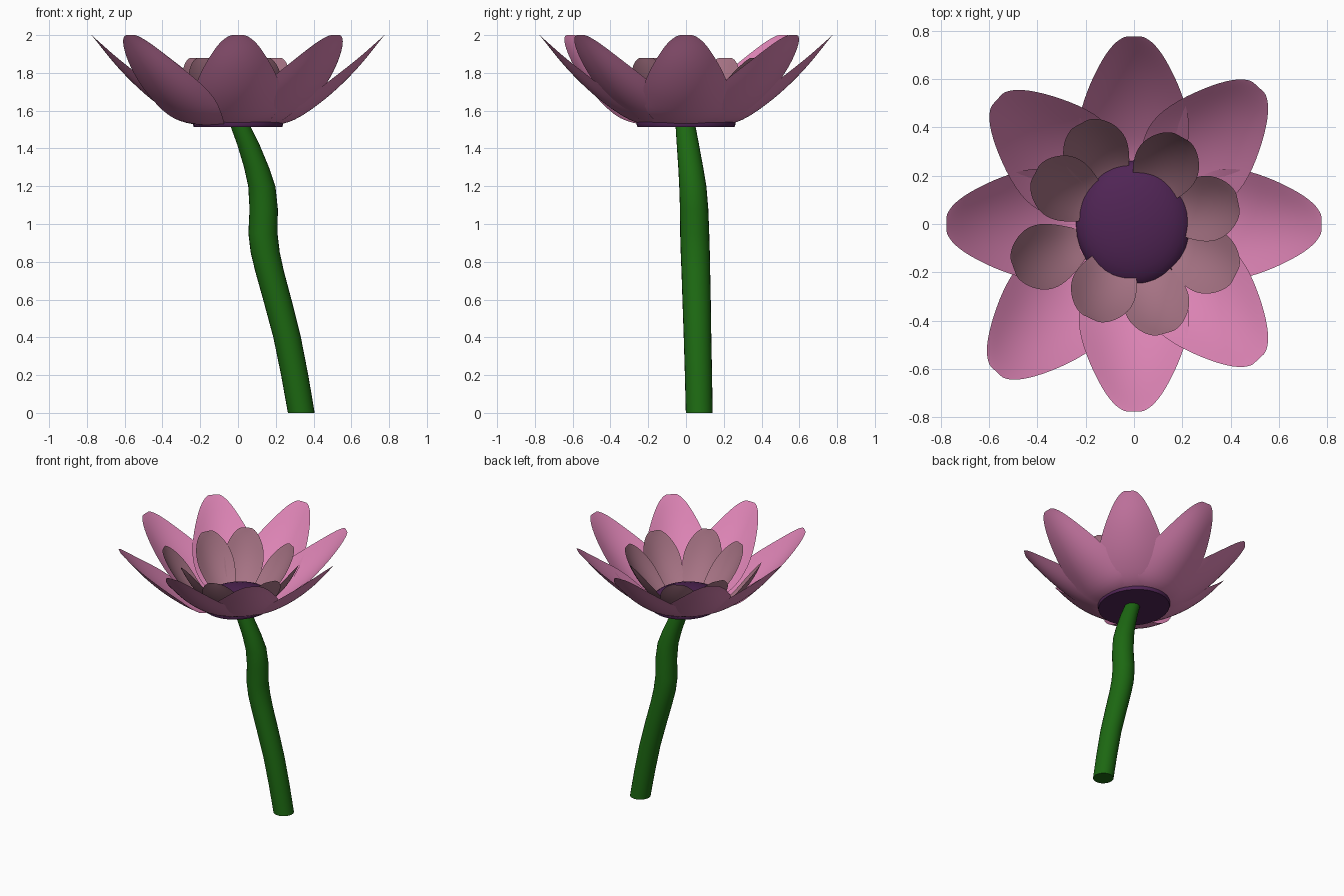
import bpy, bmesh, math

if "Cube" in bpy.data.objects:
    bpy.data.objects.remove(bpy.data.objects["Cube"])


def material(name, rgb):
    m = bpy.data.materials.new(name)
    m.diffuse_color = (*rgb, 1)
    m.use_nodes = True
    m.node_tree.nodes["Principled BSDF"].inputs["Base Color"].default_value = m.diffuse_color
    return m


OUTER = material("outer_pink", (0.72, 0.23, 0.46))
INNER = material("inner_mauve", (0.38, 0.17, 0.23))
PURPLE = material("centre_purple", (0.08, 0.018, 0.09))
GREEN = material("stem_green", (0.012, 0.14, 0.006))


def make_object(name, bm, mat):
    bmesh.ops.recalc_face_normals(bm, faces=bm.faces)
    me = bpy.data.meshes.new(name)
    bm.to_mesh(me)
    bm.free()
    ob = bpy.data.objects.new(name, me)
    bpy.context.collection.objects.link(ob)
    me.materials.append(mat)
    return ob


def smooth(ob, angle=50):
    bpy.ops.object.select_all(action='DESELECT')
    ob.select_set(True)
    bpy.context.view_layer.objects.active = ob
    bpy.ops.object.shade_smooth_by_angle(angle=math.radians(angle))


# Petal: rows of (radius, height, half width, cup depth), swept across columns
def petal(name, rows, angle, shift, mat):
    bm = bmesh.new()
    a = math.radians(angle)
    cols = [-1, -0.5, 0, 0.5, 1]
    grid = []
    for r, z, w, cup in rows:
        line = []
        for t in cols:
            d = r + shift - 0.7 * cup * t * t
            s = w * t
            line.append(bm.verts.new((d * math.cos(a) - s * math.sin(a),
                                      d * math.sin(a) + s * math.cos(a),
                                      z + 0.7 * cup * t * t)))
        grid.append(line)
    for lo, hi in zip(grid, grid[1:]):
        for i in range(len(cols) - 1):
            bm.faces.new((lo[i], lo[i + 1], hi[i + 1], hi[i]))
    # upper side is the front side
    bm.normal_update()
    ob = make_object(name, bm, mat)
    if sum(p.normal.z for p in ob.data.polygons) < 0:
        ob.data.flip_normals()
    for p in ob.data.polygons:
        p.use_smooth = True
    sub = ob.modifiers.new("rounding", 'SUBSURF')
    sub.levels = sub.render_levels = 2


outer_rows = [(0.14, 1.522, 0.09, 0.0), (0.27, 1.525, 0.185, 0.03),
              (0.40, 1.605, 0.235, 0.07), (0.52, 1.70, 0.225, 0.07),
              (0.65, 1.835, 0.165, 0.04), (0.74, 1.955, 0.10, 0.01),
              (0.775, 2.0, 0.045, 0.0)]
inner_rows = [(0.13, 1.525, 0.05, 0.0), (0.22, 1.55, 0.10, 0.02),
              (0.32, 1.64, 0.14, 0.045), (0.39, 1.74, 0.135, 0.04),
              (0.435, 1.835, 0.09, 0.015), (0.45, 1.88, 0.045, 0.0)]

# Outer ring of large petals: (angle, outward shift)
outer = [(0, 0), (90, 0), (180, 0), (270, 0),
         (47.7, -0.01), (137.7, -0.01), (227, 0.06), (-47.3, -0.015)]
for i, (ang, sh) in enumerate(outer):
    petal(f"outer_petal_{i + 1}", outer_rows, ang, sh, OUTER)

# Inner ring of small petals
inner = [(12, -0.01), (-27, 0.02), (-74, 0.02), (-115, -0.02),
         (-160, 0.08), (153, 0.01), (118, 0.02), (61, -0.04)]
for i, (ang, sh) in enumerate(inner):
    petal(f"inner_petal_{i + 1}", inner_rows, ang, sh, INNER)

# Flower centre: low dome with a flat underside
bm = bmesh.new()
bmesh.ops.create_uvsphere(bm, u_segments=32, v_segments=16, radius=1)
cut = bmesh.ops.bisect_plane(bm, geom=bm.verts[:] + bm.edges[:] + bm.faces[:],
                             plane_co=(0, 0, -0.2), plane_no=(0, 0, -1),
                             clear_outer=True)
rim = [e for e in cut["geom_cut"] if isinstance(e, bmesh.types.BMEdge)]
bmesh.ops.edgeloop_fill(bm, edges=rim)
for v in bm.verts:
    v.co = (v.co.x * 0.24, v.co.y * 0.263, 1.534 + v.co.z * 0.1)
smooth(make_object("flower_centre", bm, PURPLE))

# Stem: bent tube of level rings (x, y, z, radius)
path = [(0.335, 0.07, 0.0, 0.071), (0.300, 0.066, 0.2, 0.072),
        (0.260, 0.061, 0.4, 0.073), (0.208, 0.056, 0.6, 0.075),
        (0.167, 0.052, 0.75, 0.076), (0.144, 0.049, 0.85, 0.077),
        (0.132, 0.046, 0.95, 0.077), (0.136, 0.043, 1.08, 0.075),
        (0.126, 0.036, 1.2, 0.072), (0.098, 0.025, 1.3, 0.066),
        (0.055, 0.01, 1.42, 0.059), (0.008, -0.004, 1.53, 0.052)]
bm = bmesh.new()
N = 24
rings = [[bm.verts.new((x + r * math.cos(2 * math.pi * k / N),
                        y + r * math.sin(2 * math.pi * k / N), z))
          for k in range(N)] for x, y, z, r in path]
for lo, hi in zip(rings, rings[1:]):
    for k in range(N):
        n = (k + 1) % N
        bm.faces.new((lo[k], lo[n], hi[n], hi[k]))
bm.faces.new(rings[0])
bm.faces.new(rings[-1])
smooth(make_object("stem", bm, GREEN))
